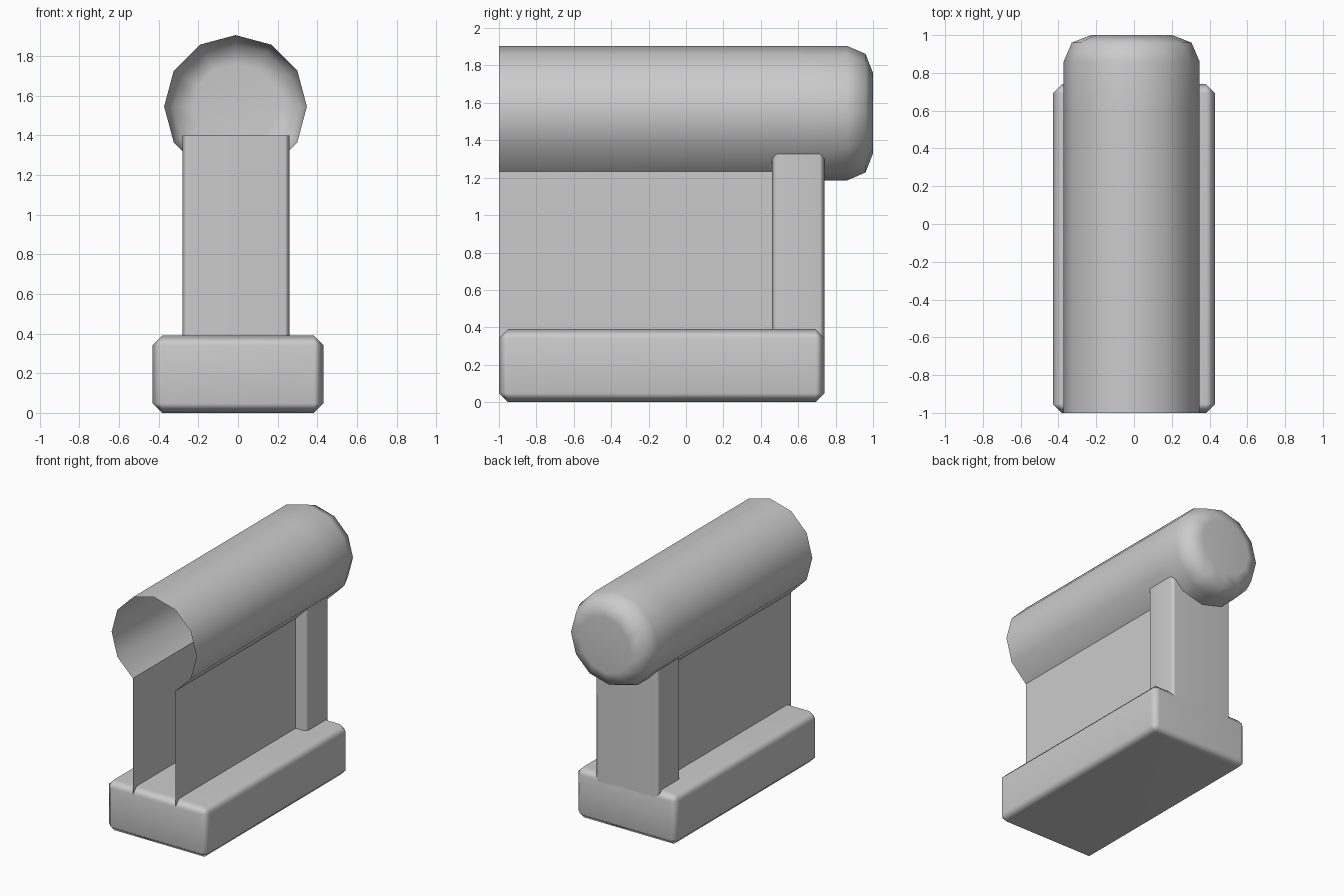
import bpy, bmesh
from math import sin, cos, radians

if "Cube" in bpy.data.objects:
    bpy.data.objects.remove(bpy.data.objects["Cube"])

CX, CZ = -0.0125, 1.545      # rail axis
SIDES = 12


def finish(bm, name):
    bmesh.ops.recalc_face_normals(bm, faces=bm.faces)
    me = bpy.data.meshes.new(name)
    bm.to_mesh(me)
    bm.free()
    ob = bpy.data.objects.new(name, me)
    bpy.context.collection.objects.link(ob)
    bpy.ops.object.select_all(action='DESELECT')
    ob.select_set(True)
    bpy.context.view_layer.objects.active = ob
    bpy.ops.object.shade_smooth_by_angle(angle=radians(65))
    ob.modifiers.new("Weighted", 'WEIGHTED_NORMAL').keep_sharp = True
    return ob


def chamfered_box(name, lo, hi, width, vertical_only=False):
    bm = bmesh.new()
    bmesh.ops.create_cube(bm, size=1)
    for v in bm.verts:
        v.co = [lo[i] if v.co[i] < 0 else hi[i] for i in range(3)]
    edges = [e for e in bm.edges if not vertical_only
             or abs(e.verts[0].co.z - e.verts[1].co.z) > 0.1]
    bmesh.ops.bevel(bm, geom=edges, offset=width, offset_type='OFFSET',
                    segments=1, profile=0.5, affect='EDGES')
    return finish(bm, name)


# Base plinth and end post, flush at the back
chamfered_box("base", (-0.43, -1, 0), (0.43, 0.74, 0.39), 0.048)
chamfered_box("end_post", (-0.28, 0.46, 0.335), (0.26, 0.74, 1.40), 0.025, True)

# Rail: rings along y, open at the front and underneath between the panels
bm = bmesh.new()
rings = []
for y, r in [(-1, 0.36), (0.6, 0.36), (0.86, 0.36), (0.96, 0.317), (1.0, 0.215)]:
    rings.append([bm.verts.new((CX + r * cos(radians(30 * k)), y,
                                CZ + r * sin(radians(30 * k)))) for k in range(SIDES)])
for i, (a, b) in enumerate(zip(rings, rings[1:])):
    for k in range(SIDES):
        if i == 0 and k in (8, 9):
            continue
        n = (k + 1) % SIDES
        bm.faces.new((a[k], a[n], b[n], b[k]))
bm.faces.new(rings[-1])
finish(bm, "rail").data.update()

# Thin wall panels from the rail opening down into the base
for side, name in ((-1, "left_panel"), (1, "right_panel")):
    x = CX + side * 0.18
    zt = CZ - 0.36 * cos(radians(30))
    pts = [(x, -1, 0.34), (x, 0.6, 0.34), (x, 0.6, zt), (x, -1, zt)]
    me = bpy.data.meshes.new(name)
    me.from_pydata(pts, [], [(0, 1, 2, 3) if side > 0 else (3, 2, 1, 0)])
    bpy.context.collection.objects.link(bpy.data.objects.new(name, me))
